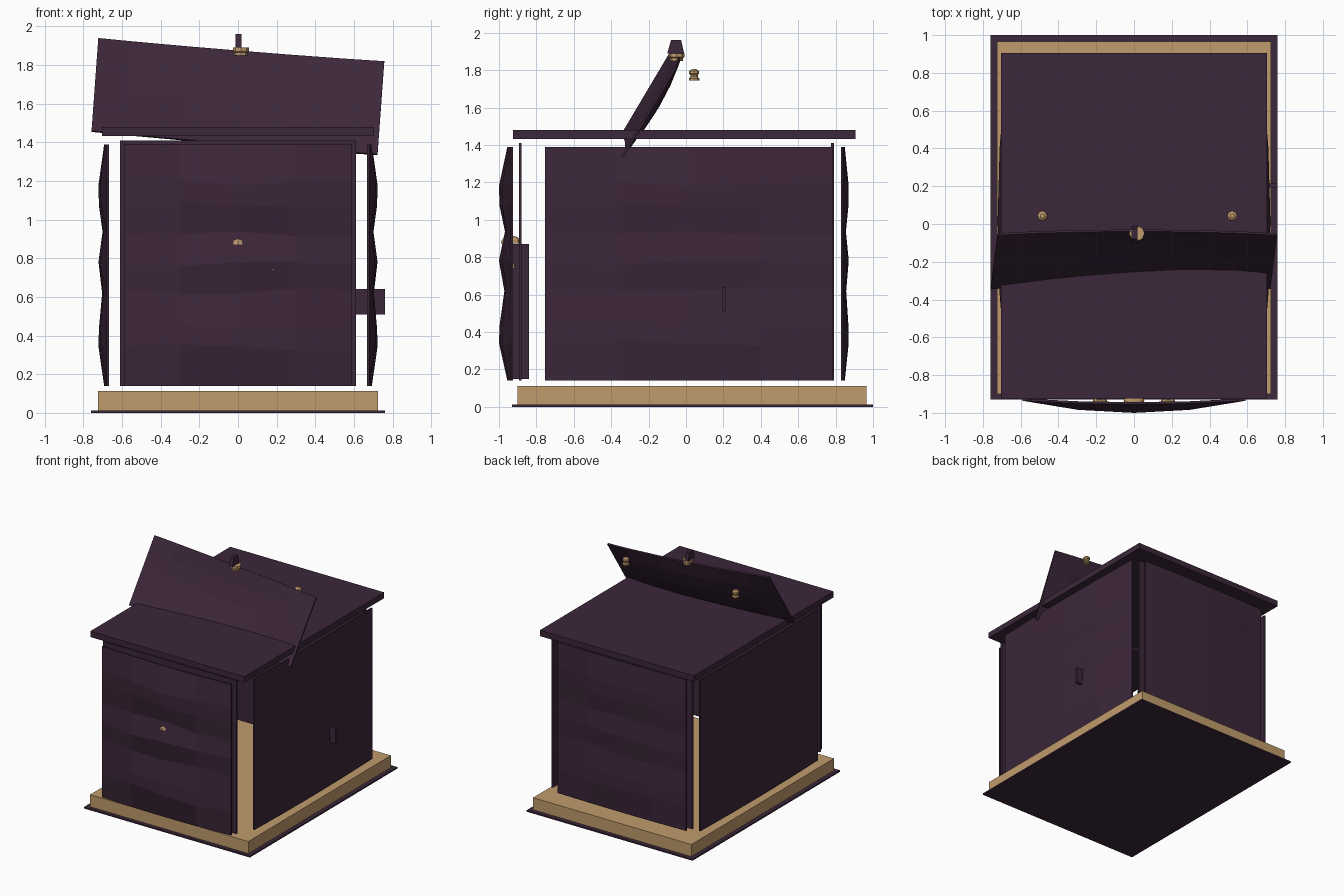
import bpy, bmesh, math
from mathutils import Vector

if "Cube" in bpy.data.objects:
    bpy.data.objects.remove(bpy.data.objects["Cube"])

def material(name, rgb):
    m = bpy.data.materials.new(name)
    m.diffuse_color = (*rgb, 1)
    m.use_nodes = True
    m.node_tree.nodes["Principled BSDF"].inputs["Base Color"].default_value = m.diffuse_color
    return m

PLUM = material("dark plum", (0.045, 0.020, 0.042))
TAN = material("tan", (0.53, 0.33, 0.15))

def finish(name, bm, mat):
    bmesh.ops.recalc_face_normals(bm, faces=bm.faces)
    me = bpy.data.meshes.new(name)
    bm.to_mesh(me)
    bm.free()
    me.materials.append(mat)
    ob = bpy.data.objects.new(name, me)
    bpy.context.collection.objects.link(ob)
    return ob

def box(name, x, y, z, mat):
    bm = bmesh.new()
    bmesh.ops.create_cube(bm, size=1)
    for v in bm.verts:
        v.co = [(a + b) / 2 + c * (b - a) for c, (a, b) in zip(v.co, (x, y, z))]
    return finish(name, bm, mat)

def turned(name, centre, profile, mat, sides=8):
    """Lathe a (radius, z) profile."""
    bm = bmesh.new()
    rings = [[bm.verts.new((centre[0] + r * math.cos(2 * math.pi * i / sides),
                            centre[1] + r * math.sin(2 * math.pi * i / sides),
                            centre[2] + z)) for i in range(sides)] for r, z in profile]
    for a, b in zip(rings, rings[1:]):
        for i in range(sides):
            j = (i + 1) % sides
            bm.faces.new((a[i], a[j], b[j], b[i]))
    bm.faces.new(rings[0][::-1])
    bm.faces.new(rings[-1])
    return finish(name, bm, mat)

def sheet(name, us, vs, place, outward, thick=0.012):
    """Closed thin sheet through place(u, v), thickened against outward."""
    bm = bmesh.new()
    off = Vector(outward).normalized() * -thick
    layers = [[[bm.verts.new(Vector(place(u, v)) + off * k) for u in us] for v in vs] for k in (0, 1)]
    n, m = len(us), len(vs)
    for g in layers:
        for j in range(m - 1):
            for i in range(n - 1):
                bm.faces.new((g[j][i], g[j][i + 1], g[j + 1][i + 1], g[j + 1][i]))
    rim = ([(0, i) for i in range(n)] + [(j, n - 1) for j in range(1, m)] +
           [(m - 1, i) for i in range(n - 2, -1, -1)] + [(j, 0) for j in range(m - 2, 0, -1)])
    a, b = layers
    for (j, i), (q, p) in zip(rim, rim[1:] + rim[:1]):
        bm.faces.new((a[j][i], a[q][p], b[q][p], b[j][i]))
    return finish(name, bm, PLUM)

# Base and top slab
box("base_plate", (-0.76, 0.76), (-0.93, 1.0), (0, 0.012), PLUM)
box("base_block", (-0.725, 0.725), (-0.9, 0.965), (0.012, 0.112), TAN)
box("top_slab", (-0.705, 0.705), (-0.925, 0.905), (1.432, 1.48), PLUM)

# Flat front and back plates
box("front_plate", (-0.61, 0.61), (-0.893, -0.879), (0.14, 1.41), PLUM)
box("back_plate", (-0.61, 0.61), (0.775, 0.79), (0.14, 1.41), PLUM)

# Rippled wall panels: row height -> share of the bulge
ROWS = {0.14: 0.3, 0.34: 1, 0.45: 0.95, 0.63: 0.55, 0.77: 1, 0.92: 0.5, 1.08: 0.95, 1.2: 1, 1.39: 0.3}
US = [-1, -0.5, 0, 0.5, 1]

def bulge(u, z):
    return (1 - u * u) * ROWS[z]

def ripple(u, z):
    return z if z in (0.14, 1.39) else z + 0.02 * math.sin(3 * u + 9 * z) * (1 - u * u)

sheet("front_panel", US, list(ROWS), lambda u, z: (0.59 * u, -0.936 - 0.064 * bulge(u, z), ripple(u, z)), (0, -1, 0))
sheet("back_panel", US, list(ROWS), lambda u, z: (0.59 * u, 0.84 + 0.03 * bulge(u, z), ripple(u, z)), (0, 1, 0))
for s, side in ((-1, "left"), (1, "right")):
    sheet(side + "_panel", US, list(ROWS),
          lambda u, z: (s * (0.68 + 0.042 * bulge(u, z)), 0.015 + 0.77 * u, ripple(u, z)), (s, 0, 0))

# Inner block and small fittings on the front
box("front_inner_block", (-0.2, 0.2), (-0.93, -0.84), (0.15, 0.87), PLUM)
dome = [(0.055, 0), (0.05, 0.02), (0.035, 0.035), (0.01, 0.042)]
turned("front_handle", (0, -0.935, 0.872), dome, TAN)
for x in (-0.18, 0.18):
    turned("front_knob", (x, -0.945, 0.74), [(0.04, 0), (0.035, 0.025), (0.015, 0.04)], TAN)
box("side_handle", (0.61, 0.76), (0.192, 0.215), (0.51, 0.64), PLUM)

# Tilted open panel, bowed backward in the middle
def lid_point(u, v):
    bow = (1 - abs(u) ** 2.5) * (0.02 + 0.12 * v * (1 - v))
    return (0.74 * u - 0.018 + 0.035 * v, -0.345 + 0.285 * v + bow, 1.40 - 0.06 * u + 0.48 * v - bow * 0.3)

sheet("tilted_panel", [-1, -0.75, -0.35, 0, 0.35, 0.75, 1], [0, 0.25, 0.5, 0.75, 1],
      lid_point, (0, -0.86, 0.5))

# Knob with a dark tip on the panel edge, and two knobs behind it
turned("top_knob", (0.015, -0.05, 1.85), [(0.035, 0), (0.035, 0.015), (0.041, 0.02), (0.041, 0.04)], TAN)
tip = box("top_knob_tip", (-0.012, 0.018), (-0.1, -0.01), (1.89, 1.96), PLUM)
for v in tip.data.vertices:
    if v.co.z > 1.92:
        v.co.y = -0.05 + (v.co.y + 0.05) * 0.6
for x in (-0.485, 0.52):
    turned("rear_knob", (x, 0.043, 1.745),
           [(0.028, 0), (0.028, 0.01), (0.02, 0.02), (0.02, 0.028), (0.028, 0.036), (0.026, 0.05), (0.012, 0.06)], TAN)
